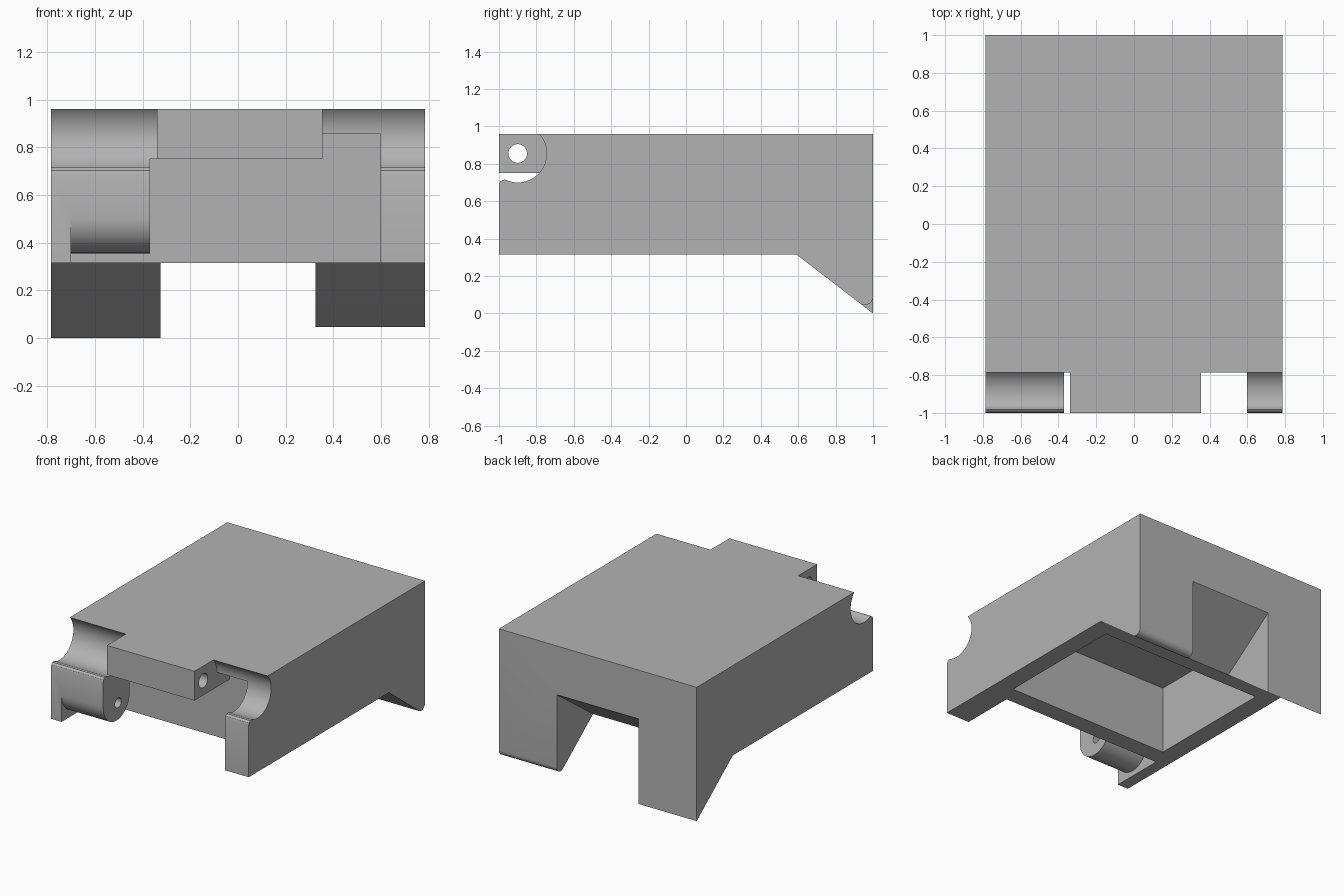
import bpy
import bmesh
from math import cos, sin, radians

cube = bpy.data.objects.get("Cube")
if cube:
    bpy.data.objects.remove(cube, do_unlink=True)

gray = bpy.data.materials.new("plain_gray")
gray.use_nodes = True
color = (0.45, 0.45, 0.45, 1)
gray.diffuse_color = color
gray.node_tree.nodes["Principled BSDF"].inputs["Base Color"].default_value = color

HALF, FRONT, TOP, UNDER = 0.785, -1.0, 0.96, 0.315
RECESS_BACK = -0.606
LEG_START, LEG_INNER = 0.59, 0.325


def arc(y, z, r, start, end, steps=28):
    """Points of an arc in the side (y, z) plane."""
    angles = [radians(start + (end - start) * i / steps) for i in range(steps + 1)]
    return [(y + r * cos(a), z + r * sin(a)) for a in angles]


def rect(y0, y1, z0, z1):
    return [(y0, z0), (y1, z0), (y1, z1), (y0, z1)]


def extrude(name, x0, x1, profile):
    """Extrude a side profile from x0 to x1."""
    bm = bmesh.new()
    face = bm.faces.new([bm.verts.new((x0, y, z)) for y, z in profile])
    new = bmesh.ops.extrude_face_region(bm, geom=[face])["geom"]
    verts = [v for v in new if isinstance(v, bmesh.types.BMVert)]
    bmesh.ops.translate(bm, vec=(x1 - x0, 0, 0), verts=verts)
    bmesh.ops.recalc_face_normals(bm, faces=bm.faces)
    mesh = bpy.data.meshes.new(name)
    bm.to_mesh(mesh)
    bm.free()
    mesh.materials.append(gray)
    obj = bpy.data.objects.new(name, mesh)
    bpy.context.collection.objects.link(obj)
    return obj


def cut(name, x0, x1, profile):
    """Subtract an extruded profile from the housing."""
    cutter = extrude(name, x0, x1, profile)
    cutter.hide_render = True
    mod = housing.modifiers.new(name, "BOOLEAN")
    mod.operation = "DIFFERENCE"
    mod.solver = "EXACT"
    mod.object = cutter
    bpy.context.view_layer.objects.active = housing
    bpy.ops.object.modifier_apply(modifier=name)
    bpy.data.objects.remove(cutter, do_unlink=True)


# Solid block with a wedge running down to the rear feet
housing = extrude("housing", -HALF, HALF, [
    (FRONT, UNDER), (LEG_START, UNDER), (1, 0), (1, TOP), (FRONT, TOP)])

# Round hinge channels on both sides of the central tab, with a rounded lip
channel = [(-1.1, 0.685), (FRONT, 0.685), (-0.995, 0.703), (-0.982, 0.714), (-0.965, 0.715)]
channel += arc(-0.9, 0.855, 0.155, -109, 43) + [(-0.786, 1.1), (-1.1, 1.1)]
cut("right_channel", -0.9, -0.34, channel)
cut("left_channel", 0.355, 0.9, channel)

# Front recess, leaving the tab above and a rounded hinge lug at the right
cut("center_recess", -0.37, 0.4, rect(-1.2, RECESS_BACK, 0.2, 0.75))
cut("left_recess", 0.355, 0.597, rect(-1.2, RECESS_BACK, 0.2, 0.855))
lug_y, lug_z, lug_r = -0.85, 0.505, 0.15
cut("lug_recess", -0.70, -0.36,
    [(-1.2, 0.2), (RECESS_BACK, 0.2), (RECESS_BACK, 0.75), (lug_y + lug_r, 0.75)]
    + arc(lug_y, lug_z, lug_r, 0, -180) + [(-1.2, lug_z)])

# Pin holes through the tab and into the lug
cut("tab_hole", -0.36, 0.4, arc(-0.9, 0.855, 0.05, 0, 350, 35))
cut("lug_hole", -0.68, -0.3, arc(-0.83, 0.475, 0.035, 0, 350, 35))

# Hollow underside
cut("pocket", -0.65, 0.65, rect(-0.476, 0.483, 0.2, 0.805))

# Gap with a sloping back wall between the two rear feet
cut("foot_gap", -LEG_INNER, LEG_INNER,
    [(0.55, -0.1), (1.1, -0.1), (1.1, 0.682), (LEG_START, UNDER), (0.55, 0.286)])

# Rounded tip on the left foot
cut("foot_rounding", 0.3, 0.9,
    [(0.93, -0.1)] + arc(0.956, 0.089, 0.044, -127.5, 0, 12) + [(1.1, 0.089), (1.1, -0.1)])

# Smooth curves with crisp edges
bpy.ops.object.select_all(action="DESELECT")
housing.select_set(True)
bpy.context.view_layer.objects.active = housing
bpy.ops.object.shade_smooth_by_angle(angle=radians(25))
